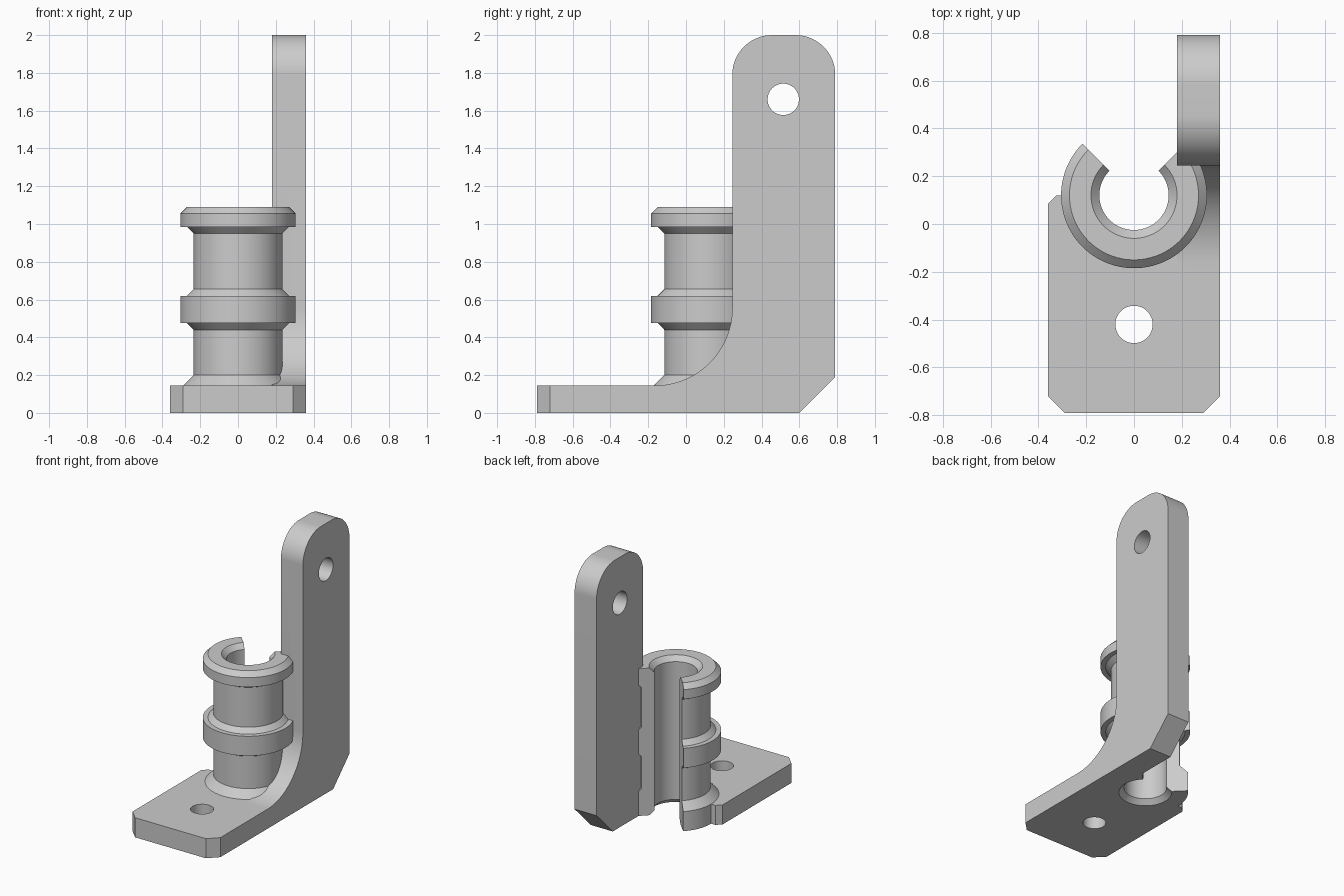
import bpy, bmesh, math
from mathutils import Matrix, Vector

if "Cube" in bpy.data.objects:
    bpy.data.objects.remove(bpy.data.objects["Cube"], do_unlink=True)

CLIP_Y = 0.12
THICK = 0.145
ARM_IN, ARM_OUT = 0.18, 0.36

grey = bpy.data.materials.new("plain grey")
grey.use_nodes = True
grey.diffuse_color = (0.6, 0.6, 0.6, 1)
grey.node_tree.nodes["Principled BSDF"].inputs["Base Color"].default_value = (0.6, 0.6, 0.6, 1)


def finish(name, bm):
    bmesh.ops.recalc_face_normals(bm, faces=bm.faces)
    mesh = bpy.data.meshes.new(name)
    bm.to_mesh(mesh)
    bm.free()
    mesh.materials.append(grey)
    obj = bpy.data.objects.new(name, mesh)
    bpy.context.collection.objects.link(obj)
    return obj


def prism(name, points, offset):
    """Extrude a closed 3D outline along an offset."""
    bm = bmesh.new()
    face = bm.faces.new([bm.verts.new(p) for p in points])
    top = bmesh.ops.extrude_face_region(bm, geom=[face])["geom"]
    bmesh.ops.translate(bm, vec=offset, verts=[v for v in top if isinstance(v, bmesh.types.BMVert)])
    return finish(name, bm)


def lathe(name, profile, steps=96):
    """Revolve (radius, z) points around the clip axis as a solid."""
    bm = bmesh.new()
    rings = []
    for r, z in profile:
        angles = [math.tau * i / steps for i in range(steps)]
        rings.append([bm.verts.new((r * math.cos(a), CLIP_Y + r * math.sin(a), z)) for a in angles])
    for low, high in zip(rings, rings[1:]):
        for i in range(steps):
            j = (i + 1) % steps
            bm.faces.new((low[i], low[j], high[j], high[i]))
    bm.faces.new(rings[0])
    bm.faces.new(rings[-1])
    return finish(name, bm)


def drill(name, radius, location, axis):
    bm = bmesh.new()
    turn = Vector((0, 0, 1)).rotation_difference(Vector(axis)).to_matrix().to_4x4()
    bmesh.ops.create_cone(bm, cap_ends=True, segments=64, radius1=radius, radius2=radius,
                          depth=1, matrix=Matrix.Translation(location) @ turn)
    return finish(name, bm)


def combine(target, other, operation):
    mod = target.modifiers.new("join", "BOOLEAN")
    mod.operation, mod.solver, mod.object = operation, "EXACT", other
    bpy.context.view_layer.objects.active = target
    bpy.ops.object.modifier_apply(modifier=mod.name)
    bpy.data.objects.remove(other, do_unlink=True)


def arc(cy, cz, r, start, end, steps=24):
    angles = [math.radians(start + (end - start) * i / steps) for i in range(steps + 1)]
    return [(cy + r * math.cos(a), cz + r * math.sin(a)) for a in angles]


# Base plate with clipped corners
plate = [(-0.29, -0.79), (0.29, -0.79), (ARM_OUT, -0.72), (ARM_OUT, 0.12),
         (-0.325, 0.12), (-0.36, 0.085), (-0.36, -0.72)]
bracket = prism("clip_bracket", [(x, y, 0) for x, y in plate], (0, 0, THICK))

# Ribbed clip sleeve
BODY, LIP, RIB = 0.235, 0.27, 0.305
sleeve = lathe("sleeve", [
    (0.29, 0), (0.29, THICK), (BODY, 0.2),
    (BODY, 0.44), (LIP, 0.475), (RIB, 0.475), (RIB, 0.62), (LIP, 0.62), (BODY, 0.655),
    (BODY, 0.95), (LIP, 0.985), (RIB, 0.985), (RIB, 1.055), (LIP, 1.09)])
combine(bracket, sleeve, "UNION")

# Chamfered bore
bore = lathe("bore", [(0.2, -0.02), (0.145, 0.035), (0.145, 1.055), (0.2, 1.11)])
combine(bracket, bore, "DIFFERENCE")

# Wedge opening at the back of the sleeve
wedge = [(0, CLIP_Y), (0.5, CLIP_Y + 0.5), (-0.5, CLIP_Y + 0.5)]
combine(bracket, prism("wedge", [(x, y, -0.1) for x, y in wedge], (0, 0, 1.4)), "DIFFERENCE")

# Upright arm with fillet, rounded top and clipped heel
FRONT, BACK, FILLET, ROUND = 0.245, 0.79, 0.41, 0.21
side = [(-0.3, 0), (0.6, 0), (BACK, 0.19)]
side += arc(BACK - ROUND, 2 - ROUND, ROUND, 0, 90)
side += arc(FRONT + ROUND, 2 - ROUND, ROUND, 90, 180)
side += arc(FRONT - FILLET, THICK + FILLET, FILLET, 0, -90)
side += [(-0.3, THICK)]
arm = prism("arm", [(ARM_IN, y, z) for y, z in side], (ARM_OUT - ARM_IN, 0, 0))
combine(bracket, arm, "UNION")

# Screw holes
combine(bracket, drill("plate_hole", 0.078, (0, -0.42, 0), (0, 0, 1)), "DIFFERENCE")
combine(bracket, drill("arm_hole", 0.083, (0.27, 0.515, 1.66), (1, 0, 0)), "DIFFERENCE")

bpy.ops.object.select_all(action="DESELECT")
bracket.select_set(True)
bpy.context.view_layer.objects.active = bracket
bpy.ops.object.shade_smooth_by_angle(angle=math.radians(25))
